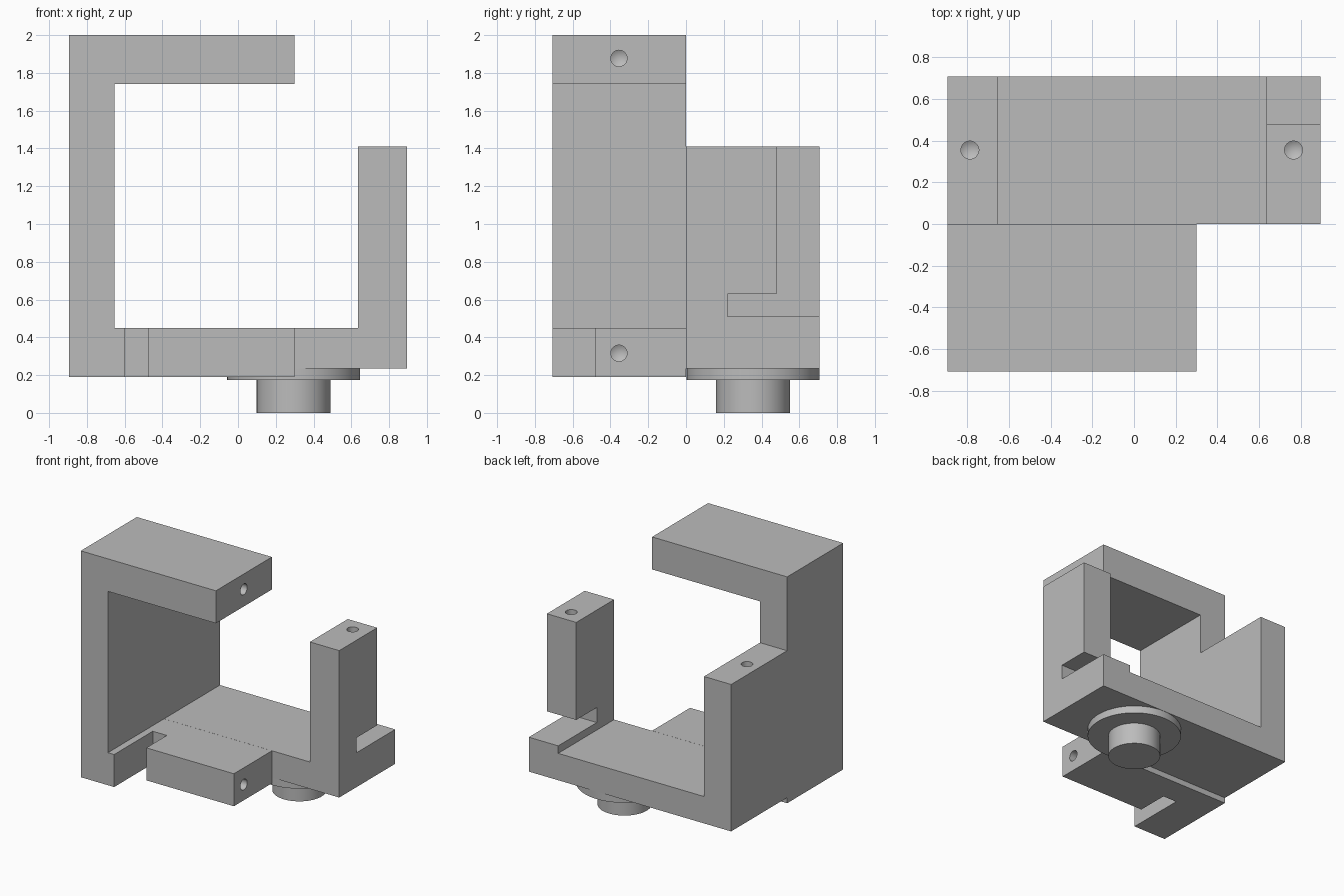
import bpy, bmesh
from math import radians
from mathutils import Matrix, Vector

old = bpy.data.objects.get("Cube")
if old:
    bpy.data.objects.remove(old, do_unlink=True)

grey = bpy.data.materials.new("plain grey")
grey.use_nodes = True
grey.diffuse_color = (0.5, 0.5, 0.5, 1)
grey.node_tree.nodes["Principled BSDF"].inputs["Base Color"].default_value = (0.5, 0.5, 0.5, 1)


def finish(name, bm):
    bmesh.ops.recalc_face_normals(bm, faces=bm.faces)
    mesh = bpy.data.meshes.new(name)
    bm.to_mesh(mesh)
    bm.free()
    mesh.materials.append(grey)
    ob = bpy.data.objects.new(name, mesh)
    bpy.context.collection.objects.link(ob)
    return ob


def prism(name, profile, axis, start, end):
    """Extrude a 2D profile along the given axis from start to end."""
    def place(a, b, c):
        p = [a, b]
        p.insert(axis, c)
        return p
    bm = bmesh.new()
    face = bm.faces.new([bm.verts.new(place(a, b, start)) for a, b in profile])
    ext = bmesh.ops.extrude_face_region(bm, geom=[face])
    move = Vector(place(0, 0, end - start))
    bmesh.ops.translate(bm, vec=move,
                        verts=[g for g in ext["geom"] if isinstance(g, bmesh.types.BMVert)])
    return finish(name, bm)


def drill(name, mouth, direction, radius=0.043, depth=0.25):
    """Round cutter with a conical tip, pointing into the part."""
    bm = bmesh.new()
    bmesh.ops.create_cone(bm, cap_ends=True, segments=32, radius1=radius, radius2=radius, depth=1)
    for v in bm.verts:
        v.co.z = depth if v.co.z > 0 else -0.05
    tip = [f for f in bm.faces if f.calc_center_median().z > depth - 0.001]
    poked = bmesh.ops.poke(bm, faces=tip)
    poked["verts"][0].co.z += radius * 0.6
    turn = Vector((0, 0, 1)).rotation_difference(Vector(direction)).to_matrix().to_4x4()
    bmesh.ops.transform(bm, matrix=Matrix.Translation(mouth) @ turn, verts=bm.verts)
    return finish(name, bm)


def cut(ob, cutters):
    bpy.context.view_layer.objects.active = ob
    for cutter in cutters:
        cutter.hide_render = True
        mod = ob.modifiers.new("cut", "BOOLEAN")
        mod.operation = "DIFFERENCE"
        mod.solver = "EXACT"
        mod.object = cutter
        bpy.ops.object.modifier_apply(modifier=mod.name)
        bpy.data.objects.remove(cutter, do_unlink=True)


def disc(name, radius, low, high):
    bm = bmesh.new()
    bmesh.ops.create_cone(bm, cap_ends=True, segments=64, radius1=radius, radius2=radius,
                          depth=high - low,
                          matrix=Matrix.Translation((0.295, 0.355, (low + high) / 2)))
    return finish(name, bm)


# Front C-shaped bracket with a stepped slot in its lower arm
front = prism("front_bracket",
              [(-0.895, 0.19), (0.3, 0.19), (0.3, 0.45), (-0.655, 0.45),
               (-0.655, 1.74), (0.3, 1.74), (0.3, 2), (-0.895, 2)], 1, -0.708, 0)
slot = prism("arm_slot", [(-0.6, -0.8), (-0.6, -0.22), (-0.475, -0.22),
                          (-0.475, -0.48), (0.4, -0.48), (0.4, -0.8)], 2, 0.1, 0.6)
cut(front, [slot] + [drill("arm_hole", (0.3, -0.355, z), (-1, 0, 0)) for z in (0.316, 1.877)])

# Rear U-shaped bracket, with a foot where the post is cut back
rear = prism("rear_bracket",
             [(-0.895, 0.235), (0.895, 0.235), (0.895, 1.41), (0.635, 1.41),
              (0.635, 0.45), (-0.655, 0.45), (-0.655, 1.41), (-0.895, 1.41)], 1, 0.001, 0.708)
slot = prism("post_slot", [(0.8, 0.51), (0.22, 0.51), (0.22, 0.63),
                           (0.48, 0.63), (0.48, 1.6), (0.8, 1.6)], 0, 0.5, 1)
cut(rear, [slot] + [drill("post_hole", (x, 0.355, 1.41), (0, 0, -1)) for x in (-0.788, 0.766)])

# Round mount underneath
flange = disc("mount_flange", 0.352, 0.175, 0.236)
stem = disc("mount_stem", 0.196, 0, 0.176)

# Smooth the round surfaces, keep the edges sharp
for ob in (front, rear, flange, stem):
    bpy.ops.object.select_all(action="DESELECT")
    ob.select_set(True)
    bpy.context.view_layer.objects.active = ob
    bpy.ops.object.shade_smooth_by_angle(angle=radians(25))
